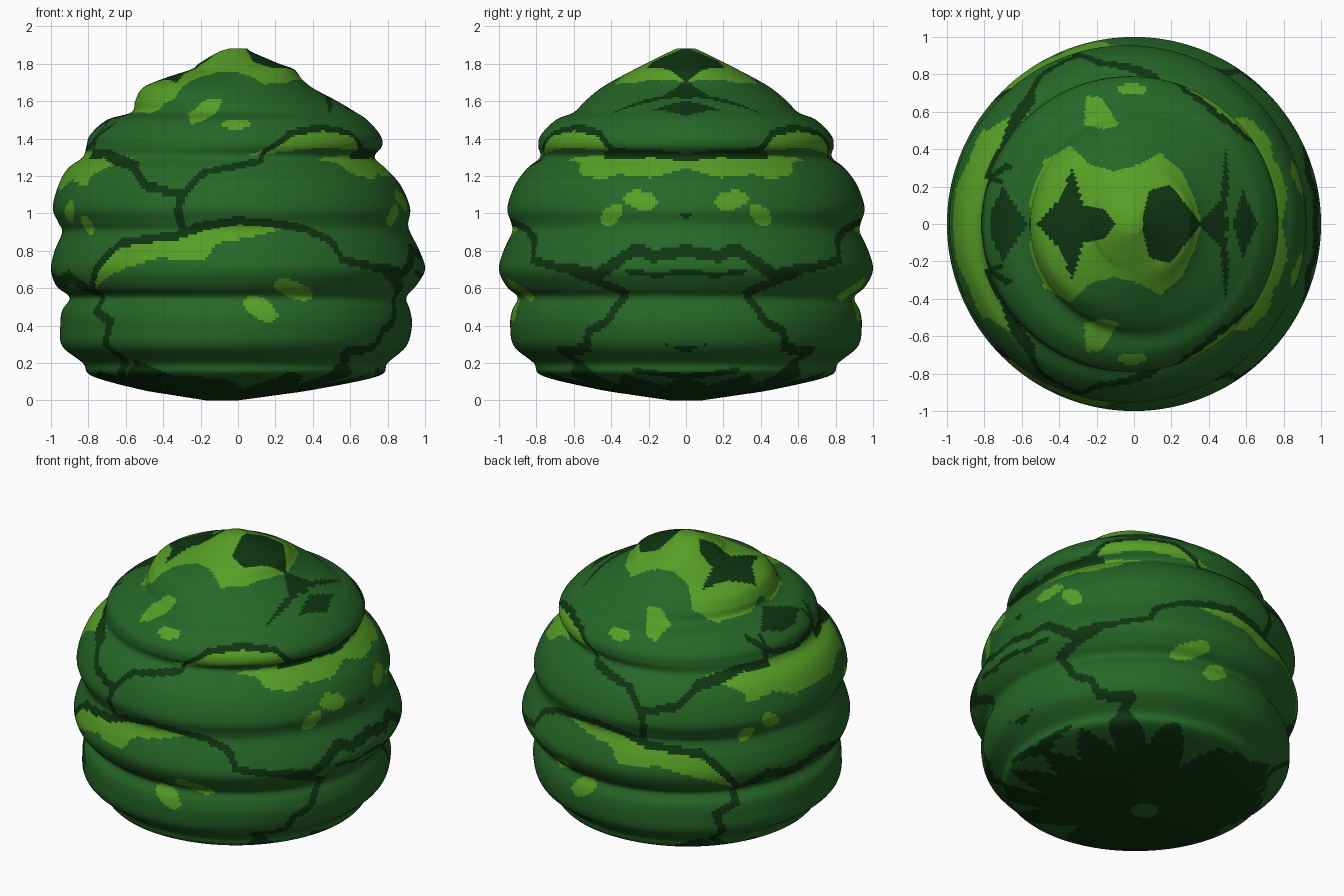
import bpy
import bmesh
from math import acos, cos, sin, pi, radians, hypot

if "Cube" in bpy.data.objects:
    bpy.data.objects.remove(bpy.data.objects["Cube"], do_unlink=True)

SEGMENTS, STEPS = 360, 6


def make_material(name, colour):
    mat = bpy.data.materials.new(name)
    mat.use_nodes = True
    mat.diffuse_color = (*colour, 1)
    mat.node_tree.nodes["Principled BSDF"].inputs["Base Color"].default_value = (*colour, 1)
    return mat


materials = [
    make_material("leaf green", (.019, .135, .020)),
    make_material("lime highlight", (.095, .345, .019)),
    make_material("deep green", (.0045, .036, .0055)),
]
LEAF, LIME, DEEP = range(3)

# Stacked rolls: height, then left and right edge of each ring
profile = [
    (0, -.17, 0), (.03, -.36, .22), (.06, -.53, .42), (.13, -.78, .75), (.2, -.83, .8),
    (.29, -.94, .9), (.4, -.95, .93), (.48, -.94, .92), (.55, -.9, .9), (.61, -.97, .95),
    (.7, -1, 1), (.8, -.98, .97), (.9, -.94, .92), (.95, -.96, .91), (1.03, -.99, .92),
    (1.15, -.96, .87), (1.24, -.91, .79), (1.3, -.83, .73), (1.36, -.81, .77),
    (1.42, -.79, .76), (1.5, -.7, .69), (1.54, -.57, .63), (1.6, -.55, .53),
    (1.67, -.51, .4), (1.72, -.4, .34), (1.77, -.25, .3), (1.8, -.21, .22),
    (1.86, -.11, .08), (1.88, -.05, .05),
]


def smooth_rows(points, steps):
    """Catmull-Rom interpolation through the profile rows."""
    rows = []
    last = len(points) - 1
    for i in range(last):
        a, b, c, d = (points[max(0, min(last, i + k))] for k in (-1, 0, 1, 2))
        for s in range(steps):
            t = s / steps
            rows.append(tuple(
                q + t / 2 * (r - p + t * (2*p - 5*q + 4*r - w + t * (3*q - p - 3*r + w)))
                for p, q, r, w in zip(a, b, c, d)))
    rows.append(points[-1])
    return rows


rows = smooth_rows(profile, STEPS)


def front(*points):
    """Front positions (x, z) turned into (angle, z) on the surface."""
    result = []
    for x, z in points:
        row = min(rows, key=lambda r: abs(r[0] - z))
        centre, radius = (row[1] + row[2]) / 2, (row[2] - row[1]) / 2
        result.append((acos(max(-1, min(1, (x - centre) / radius))), z))
    return result


def around(*points):
    """Degrees from the +x side and height turned into (angle, z)."""
    return [(radians(a), z) for a, z in points]


def in_polygon(p, polygon):
    inside = False
    for (ax, ay), (bx, by) in zip(polygon, polygon[1:] + polygon[:1]):
        if (ay > p[1]) != (by > p[1]) and p[0] < ax + (p[1] - ay) * (bx - ax) / (by - ay):
            inside = not inside
    return inside


def near_path(p, path, width):
    for (ax, ay), (bx, by) in zip(path, path[1:]):
        dx, dy = bx - ax, by - ay
        t = max(0, min(1, ((p[0] - ax) * dx + (p[1] - ay) * dy) / (dx*dx + dy*dy)))
        if hypot(p[0] - ax - t * dx, p[1] - ay - t * dy) < width:
            return True
    return False


def in_spot(p, spot):
    """Slanted oval: centre, half length, half height, tilt."""
    (cx, cz), length, height, tilt = spot
    dx, dz = p[0] - cx, p[1] - cz
    u, v = dx * cos(tilt) + dz * sin(tilt), dz * cos(tilt) - dx * sin(tilt)
    return hypot(u / length, v / height) < 1


# Dark veins with their half widths
veins = [
    (front((-.77, .6), (-.75, .72), (-.63, .84), (-.31, .885), (-.2, .93), (0, .96), (.15, .95),
           (.35, .92), (.5, .85), (.56, .75), (.78, .7)), .022),
    (front((.78, .7), (.86, .58), (.83, .42), (.77, .37), (.72, .28), (.57, .26), (.55, .12)), .025),
    (front((-.29, .9), (-.32, 1), (-.3, 1.1), (-.5, 1.15), (-.55, 1.25), (-.7, 1.32),
           (-.78, 1.31), (-.73, 1.45)), .024),
    (front((-.3, 1.1), (-.18, 1.22), (.12, 1.28), (.15, 1.34), (.28, 1.43), (.44, 1.46),
           (.6, 1.43), (.65, 1.34), (.7, 1.31)), .018),
    (front((-.77, .6), (-.76, .48), (-.68, .42), (-.71, .3), (-.6, .22), (-.58, .1)), .025),
    (around((38, .7), (28, .67), (16, .81), (10, .77), (0, .8)), .032),
    (around((18, .69), (9, .67), (0, .69)), .014),
    (around((33, 1.31), (24, 1.31), (14, 1.32), (0, 1.3)), .022),
    (around((146, .59), (155, .66), (165, .63), (180, .68)), .035),
    (around((155, 1.47), (166, 1.36), (180, 1.34)), .02),
    (around((20, .16), (9, .14), (0, .13)), .015),
]

# Dark shapes on the sides and the splash beneath
dark_patches = [
    around((0, .25), (7, .3), (0, .29)),
    around((0, .97), (3, .99), (0, 1)),
    around((0, -1), (0, .12), (12, .08), (25, .14), (36, .08), (46, .22), (55, .09), (68, .16),
           (80, .06), (95, .12), (115, .13), (130, .22), (140, .11), (155, .16), (180, .1), (180, -1)),
]

# Lime patches tucked under the veins
lime_patches = [
    front((-.76, .58), (-.73, .74), (-.6, .83), (-.47, .87), (-.3, .87), (-.2, .92), (.06, .95),
          (.25, .92), (.06, .87), (-.12, .84), (-.17, .75), (-.42, .76), (-.6, .71)),
    front((.06, 1.31), (.28, 1.42), (.49, 1.45), (.62, 1.42), (.64, 1.34), (.43, 1.35), (.25, 1.33)),
    around((0, 1.31), (38, 1.31), (54, 1.29), (44, 1.27), (40, 1.21), (31, 1.18),
           (24, 1.21), (12, 1.19), (0, 1.24)),
    around((130, 1.3), (148, 1.32), (180, 1.34), (180, 1.13), (168, 1.12), (158, 1.18),
           (147, 1.14), (145, 1.21)),
]

# Lime ovals: (angle, height), half length, half height, tilt
spots = [
    (around((156, 1.01))[0], .08, .045, -.5),
    (around((147, .94))[0], .055, .05, .6),
    (around((15, 1.07))[0], .1, .05, .2),
    (around((25, .99))[0], .08, .045, -.6),
    (around((82, .49))[0], .11, .055, .5),
    (around((71, .59))[0], .13, .045, .3),
]

# Crown markings seen from above as (x, distance from the middle plane)
crown_dark = [
    [(-.52, -.1), (-.52, 0), (-.4, .13), (-.33, .3), (-.27, .1), (-.16, .08), (-.1, 0), (-.1, -.1)],
    [(.04, -.1), (.04, 0), (.08, .18), (.19, .21), (.3, .08), (.36, 0), (.36, -.1)],
    [(.36, -.1), (.36, .02), (.46, .12), (.49, .42), (.51, .2), (.49, .1), (.5, 0), (.5, -.1)],
    [(.53, -.1), (.53, 0), (.58, .18), (.66, 0), (.66, -.1)],
    [(-.8, -.1), (-.77, .06), (-.7, .2), (-.57, 0), (-.57, -.1)],
]
crown_lime = [
    [(-.54, -.1), (-.56, .12), (-.48, .34), (-.34, .42), (-.24, .32), (-.1, .28), (.03, .32),
     (.14, .38), (.25, .29), (.33, .13), (.36, 0), (.36, -.1)],
    [(-.27, .53), (-.25, .68), (-.19, .69), (-.08, .53), (-.17, .51)],
]
crown_spot = ((-.01, .72), .08, .03, 0)


def colour_at(angle, centre):
    """Choose the marking at a point; both sides of the body match."""
    x, y, z = centre
    if z > 1.44:
        top = (x, abs(y))
        if any(in_polygon(top, shape) for shape in crown_dark):
            return DEEP
        if any(in_polygon(top, shape) for shape in crown_lime) or in_spot(top, crown_spot):
            return LIME
    p = (angle, z)
    if any(near_path(p, path, width) for path, width in veins):
        return DEEP
    if any(in_polygon(p, shape) for shape in dark_patches):
        return DEEP
    if any(in_polygon(p, shape) for shape in lime_patches) or any(in_spot(p, s) for s in spots):
        return LIME
    return LEAF


# Body: offset rings joined into one smooth skin
bm = bmesh.new()
rings = []
for z, left, right in rows:
    middle, radius = (left + right) / 2, (right - left) / 2
    turns = [2 * pi * k / SEGMENTS for k in range(SEGMENTS)]
    rings.append([bm.verts.new((middle + radius * cos(t), radius * sin(t), z)) for t in turns])

for lower, upper in zip(rings, rings[1:]):
    chosen = {}
    for k in range(SEGMENTS):
        n = (k + 1) % SEGMENTS
        face = bm.faces.new((lower[k], lower[n], upper[n], upper[k]))
        side = min(k, SEGMENTS - 1 - k)
        if side not in chosen:
            chosen[side] = colour_at(2 * pi * (side + .5) / SEGMENTS, face.calc_center_median())
        face.material_index = chosen[side]

bm.faces.new(list(reversed(rings[0]))).material_index = LEAF
bm.faces.new(rings[-1]).material_index = LIME

mesh = bpy.data.meshes.new("rolled_body")
bm.to_mesh(mesh)
bm.free()
for material in materials:
    mesh.materials.append(material)
body = bpy.data.objects.new("rolled_body", mesh)
bpy.context.collection.objects.link(body)
bpy.context.view_layer.objects.active = body
body.select_set(True)
bpy.ops.object.shade_smooth_by_angle(angle=radians(50))
